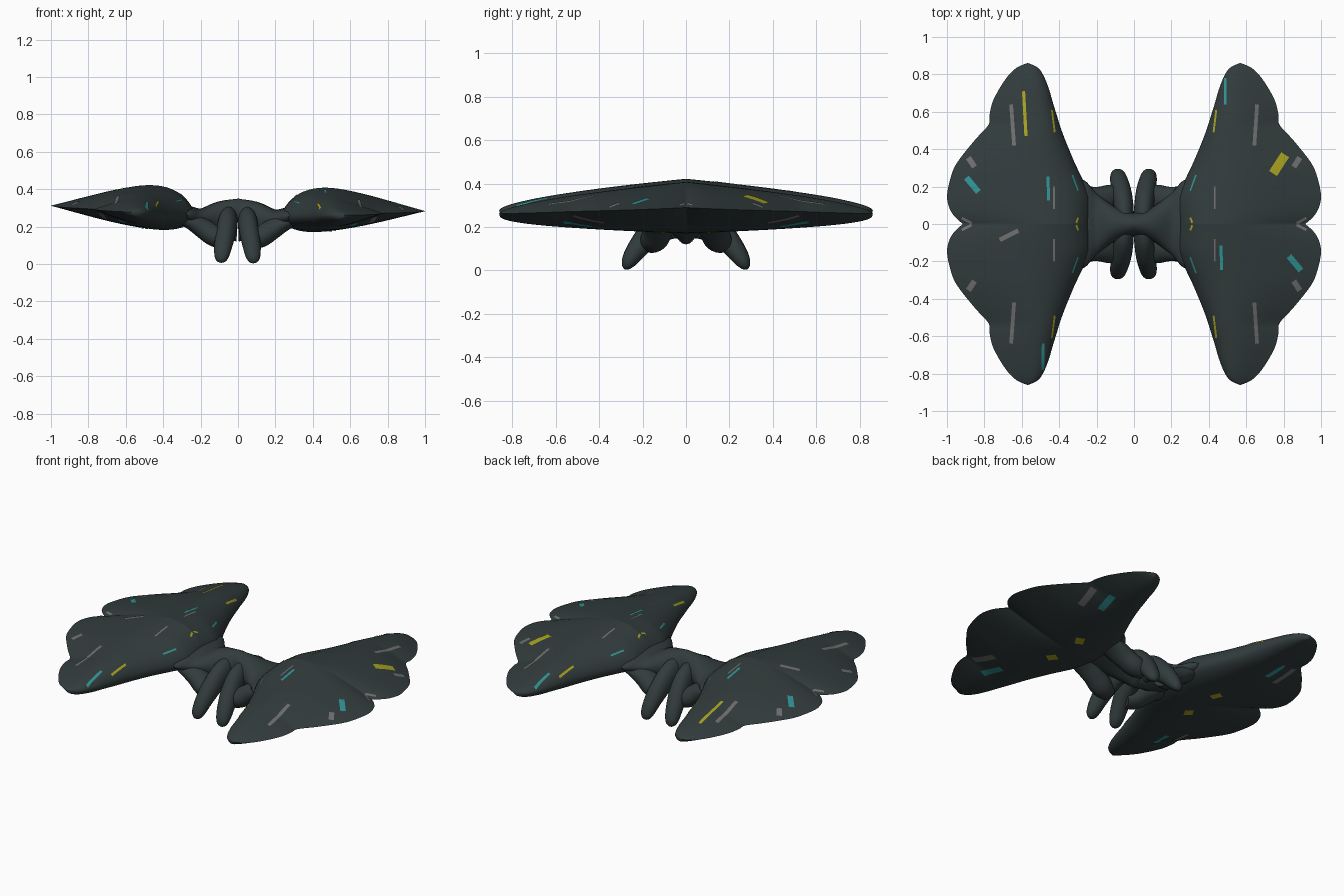
import bpy, bmesh, math
from mathutils import Vector

if "Cube" in bpy.data.objects:
    bpy.data.objects.remove(bpy.data.objects["Cube"])

TILT = 0.0145  # whole model leans slightly to one side


def material(name, rgb):
    m = bpy.data.materials.new(name)
    m.diffuse_color = (*rgb, 1)
    m.use_nodes = True
    m.node_tree.nodes["Principled BSDF"].inputs["Base Color"].default_value = m.diffuse_color
    return m


DARK = material("dark_shell", (0.032, 0.045, 0.046))
TEAL = material("teal", (0.03, 0.30, 0.31))
YELLOW = material("yellow", (0.40, 0.37, 0.015))
GREY = material("grey_mark", (0.16, 0.16, 0.16))


def catmull(pts, n):
    """Smoothly resample a list of equal-length tuples."""
    out = []
    last = len(pts) - 1
    for i in range(last):
        a, b, c, d = pts[max(i - 1, 0)], pts[i], pts[i + 1], pts[min(i + 2, last)]
        for k in range(n):
            t = k / n
            out.append(tuple(
                0.5 * (2 * q + (r - p) * t + (2 * p - 5 * q + 4 * r - s) * t * t
                       + (3 * q - p - 3 * r + s) * t ** 3)
                for p, q, r, s in zip(a, b, c, d)))
    out.append(tuple(pts[-1]))
    return out


def make_object(name, bm, mat, mirror=(False, False)):
    bmesh.ops.recalc_face_normals(bm, faces=bm.faces)
    me = bpy.data.meshes.new(name)
    bm.to_mesh(me)
    bm.free()
    me.materials.append(mat)
    ob = bpy.data.objects.new(name, me)
    bpy.context.collection.objects.link(ob)
    ob.rotation_euler.y = TILT
    ob.location.x = -0.004
    if any(mirror):
        m = ob.modifiers.new("mirror", 'MIRROR')
        m.use_axis = (mirror[0], mirror[1], False)
        m.merge_threshold = 0.0005
    bpy.ops.object.select_all(action='DESELECT')
    ob.select_set(True)
    bpy.context.view_layer.objects.active = ob
    bpy.ops.object.shade_smooth_by_angle(angle=math.radians(50))
    return ob


def loft(rings, cap_start, cap_end):
    bm = bmesh.new()
    rows = [[bm.verts.new(p) for p in r] for r in rings]
    n = len(rows[0])
    for a, b in zip(rows, rows[1:]):
        for i in range(n):
            j = (i + 1) % n
            bm.faces.new((a[i], a[j], b[j], b[i]))
    if cap_start:
        bm.faces.new(rows[0])
    if cap_end:
        bm.faces.new(rows[-1])
    return bm


def tube(name, pts, mirror, cap_start=True, sides=24):
    """Elliptical tube; each point is x, y, z, half width, half height."""
    path = catmull(pts, 6)
    rings = []
    for i, p in enumerate(path):
        tan = Vector(path[min(i + 1, len(path) - 1)][:3]) - Vector(path[max(i - 1, 0)][:3])
        tan.normalize()
        side = tan.cross(Vector((0, 0, 1))).normalized()
        up = side.cross(tan)
        rings.append([Vector(p[:3]) + side * p[3] * math.cos(a) + up * p[4] * math.sin(a)
                      for a in (2 * math.pi * k / sides for k in range(sides))])
    return make_object(name, loft(rings, cap_start, True), DARK, mirror)


# Wing outline: y, inner x, outer x
TIP = 0.86
OUTLINE = catmull([(0, .232, .915), (.035, .230, .955), (.08, .229, .985), (.15, .236, 1.0),
                   (.25, .280, .980), (.33, .318, .945), (.45, .368, .850), (.53, .397, .778),
                   (.58, .412, .773), (.65, .434, .757), (.72, .454, .722), (.79, .482, .675),
                   (.835, .513, .628), (TIP, .565, .572)], 4)


def wing_z(y, u, top):
    s = max(0.0, 1 - y / TIP)
    g = y / TIP
    edge = (.25 + .018 * g) * (1 - u) + (.303 - .033 * g) * u
    f = max(0.0, math.sin(math.pi * min(1, u) ** (1 / 1.72)))
    return edge + f * (.148 * s ** .6 if top else -.088 * s ** .35)


# Wings: airfoil sections, blunt inside and thin outside
STEPS = 22
us = [(k / STEPS) ** 1.72 for k in range(STEPS + 1)]
rings = []
for y, xi, xo in OUTLINE:
    top = [(xi + (xo - xi) * u, y, wing_z(y, u, True)) for u in us]
    bot = [(xi + (xo - xi) * u, y, wing_z(y, u, False)) for u in us[-2:0:-1]]
    rings.append(top + bot)
wing_bm = loft(rings, False, False)
bmesh.ops.remove_doubles(wing_bm, verts=wing_bm.verts, dist=0.0004)
make_object("wings", wing_bm, DARK, (True, True))

# Central bridge joining the wings
tube("bridge", [(0, 0, .235, .06, .115), (.1, 0, .24, .092, .095), (.2, 0, .24, .165, .056),
                (.26, 0, .255, .23, .05), (.32, 0, .27, .25, .04)], (True, False), False)

# Four petal legs
tube("legs", [(.045, .0, .23, .045, .08), (.053, .08, .22, .052, .077), (.062, .16, .17, .052, .062),
              (.075, .22, .105, .049, .048), (.083, .258, .05, .041, .037),
              (.086, .276, .02, .028, .022), (.087, .283, .008, .008, .006)], (True, True))

# Webs from the legs out to the wings
tube("leg_webs", [(.06, .16, .125, .05, .045), (.12, .145, .145, .066, .056), (.18, .13, .185, .07, .055),
                  (.25, .12, .225, .08, .045), (.33, .11, .25, .08, .03)], (True, True))


def surface_point(x, y, top):
    ay, ax = min(abs(y), TIP - .001), abs(x)
    for a, b in zip(OUTLINE, OUTLINE[1:]):
        if a[0] <= ay <= b[0]:
            t = (ay - a[0]) / (b[0] - a[0])
            xi, xo = (a[k] + (b[k] - a[k]) * t for k in (1, 2))
            break
    u = min(.99, max(.01, (ax - xi) / (xo - xi)))
    ax = xi + (xo - xi) * u
    return (math.copysign(ax, x), y, wing_z(ay, u, top) + (.003 if top else -.003))


def stripe(bm, x, y, length, width, angle, top=True):
    c, s = math.cos(math.radians(angle)), math.sin(math.radians(angle))
    rows = []
    for i in range(9):
        d = (i / 8 - .5) * length
        rows.append([bm.verts.new(surface_point(x + c * d - s * w, y + s * d + c * w, top))
                     for w in (-width / 2, 0, width / 2)])
    for a, b in zip(rows, rows[1:]):
        for j in range(2):
            bm.faces.new((a[j], a[j + 1], b[j + 1], b[j]))


# Coloured stripes lying on the wing skin: x, y, length, width, angle
singles = {
    "teal": (TEAL, [(-.46, .19, .13, .016, 92), (-.865, .21, .1, .032, -50), (.465, -.18, .13, .016, 92),
                    (.86, -.21, .1, .032, -50), (.487, .71, .14, .014, 90), (-.487, -.71, .14, .014, 90)]),
    "yellow": (YELLOW, [(-.585, .59, .24, .017, 93), (.775, .32, .12, .05, 57)]),
    "grey": (GREY, [(-.67, -.06, .11, .024, 27)]),
}
repeats = {
    "teal": [(.315, .22, .09, .008, 70)],
    "yellow": [(.432, .55, .12, .01, 83), (.305, .02, .03, .01, 110)],
    "grey": [(.65, .53, .22, .02, 86), (.43, .14, .12, .01, 90), (.87, .33, .06, .03, 57),
             (.895, .018, .06, .014, 28)],
}
under = {"teal": [(.62, .5, .14, .04, 80)], "yellow": [(.5, .12, .06, .05, 60)],
         "grey": [(.72, .45, .15, .04, 80)]}
for key, (mat, marks) in singles.items():
    bm = bmesh.new()
    for m in marks:
        stripe(bm, *m)
    for sx in (1, -1):
        for sy in (1, -1):
            for group, top in ((repeats[key], True), (under[key], False)):
                for x, y, l, w, a in group:
                    stripe(bm, sx * x, sy * y, l, w, a * sx * sy, top)
    make_object(key + "_stripes", bm, mat)
